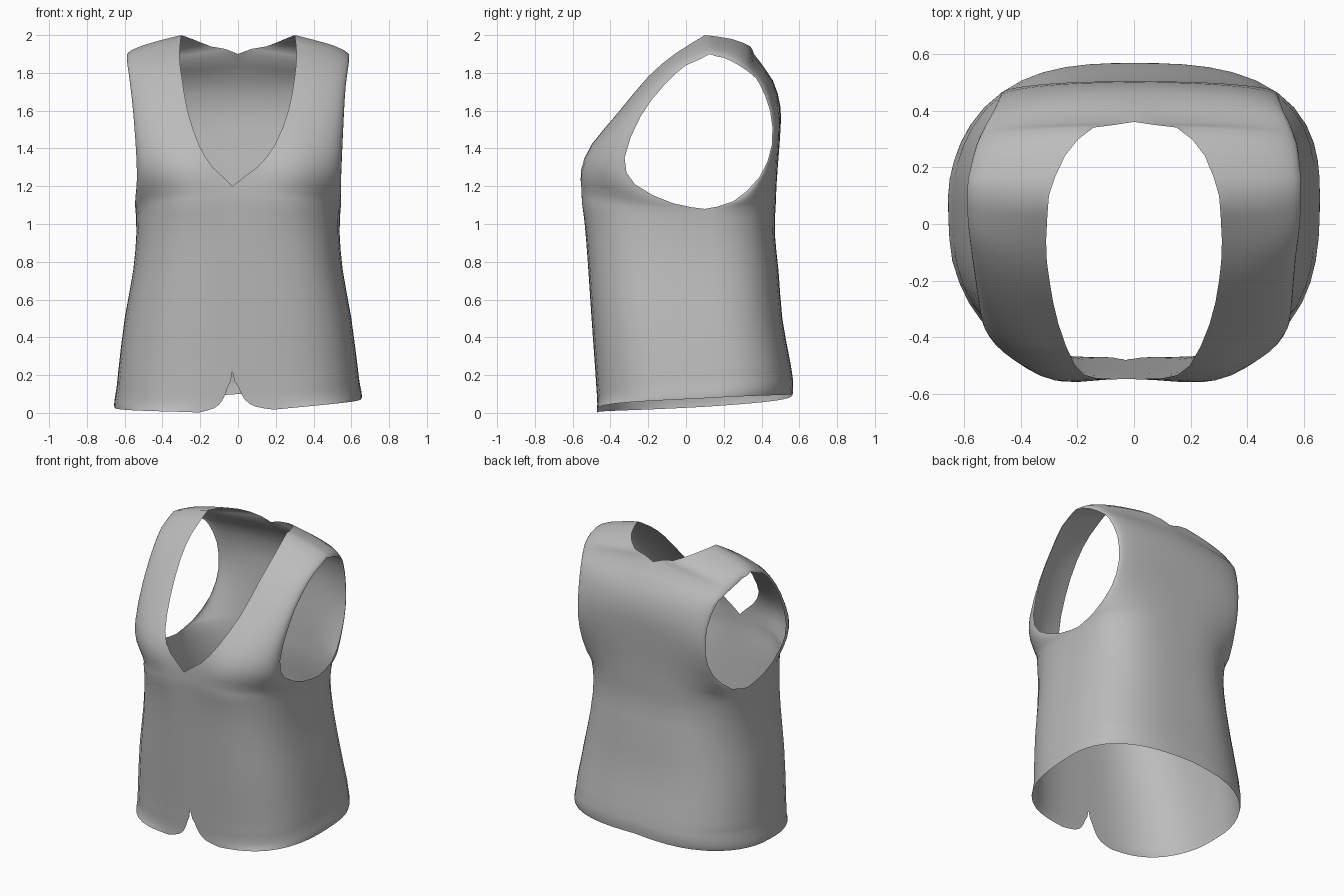
import bpy
import bmesh
from math import sin, cos, pi, exp
from mathutils import Vector

SEGMENTS = 12  # faces from the centre line to the side

# Side seam, from hem to the bottom of the armhole
side_seam = [(.655, .1, .055), (.655, .1, .08), (.648, .1, .12), (.64, .09, .17), (.635, .09, .22),
             (.6, .06, .5), (.555, .05, .75), (.538, .06, .95), (.543, .1, 1.08)]

# Front centre edge: rounded hem notch, then the closed middle up to the chest
front_centre = [(.2, -.47, .01), (.11, -.47, .03), (.06, -.47, .07), (.027, -.475, .14), (0, -.48, .22),
                (0, -.5, .5), (0, -.52, .8), (0, -.535, 1), (0, -.545, 1.12)]

# Back centre line from hem to shoulder blades
back_centre = [(0, y, z) for y, z in
               [(.565, .1), (.567, .13), (.567, .17), (.56, .22), (.55, .28),
                (.51, .5), (.49, .75), (.47, .95), (.475, 1.1)]]

# Shoulder ridge shared by front and back
ridge_neck = (.3, .1, 2)
ridge_arm = (.59, .13, 1.89)

# Front strap: V neckline and front edge of the armhole
front_neck = [front_centre[-1], (0, -.545, 1.2), (.12, -.535, 1.3), (.205, -.49, 1.42),
              (.27, -.35, 1.6), (.3, -.2, 1.78), (.31, -.06, 1.9), ridge_neck]
front_armhole = [side_seam[-1], (.545, -.07, 1.11), (.545, -.27, 1.21), (.55, -.325, 1.35),
                 (.56, -.24, 1.57), (.57, -.12, 1.73), (.585, 0, 1.84), ridge_arm]

# Upper back: spine, back neckline and rear edge of the armhole
back_neck = [back_centre[-1], (0, .48, 1.22), (0, .49, 1.36), (0, .5, 1.5), (0, .5, 1.62),
             (0, .46, 1.76), (0, .36, 1.9), (.15, .34, 1.94), (.25, .24, 1.98), ridge_neck]
back_armhole = [side_seam[-1], (.54, .25, 1.12), (.515, .39, 1.25), (.505, .455, 1.42), (.51, .445, 1.6),
                (.53, .39, 1.74), (.55, .35, 1.79), (.575, .28, 1.84), (.585, .2, 1.88), ridge_arm]


def refine(points):
    """Add a smooth midpoint between each pair of edge points."""
    pts = [Vector(p) for p in points]
    result = [pts[0]]
    for i in range(len(pts) - 1):
        before = pts[max(i - 1, 0)]
        after = pts[min(i + 2, len(pts) - 1)]
        middle = ((pts[i] + pts[i + 1]) * 9 - before - after) / 16
        middle.x = max(middle.x, 0)
        if pts[i].x == 0 and pts[i + 1].x == 0:
            middle.x = 0
        result += [middle, pts[i + 1]]
    return result


def drape(point, u, is_front):
    """Chest fullness, off-centre opening, slimmer right corners and tilted hem."""
    x, y, z = point
    if x < 0:
        corner = min(1, max(0, (abs(y) - .13) / .35))
        x *= 1 - (.04 if is_front else .08) * corner
    if is_front:
        y -= .03 * (1 - u ** 6) * exp(-((abs(x) - .28) / .15) ** 2 - ((z - 1.24) / .2) ** 2)
        x -= .03 * max(0, 1 - abs(x) / .3)
    z += .04 * x * max(0, 1 - z / .4)
    return x, y, z


def loft(bm, inner, outer, power_low, power_high, is_front):
    """Span two edges with rounded quarter sections, on both sides of the body."""
    inner, outer = refine(inner), refine(outer)
    for mirror in (-1, 1):
        rows = []
        for r, (a, b) in enumerate(zip(inner, outer)):
            power = power_high + (power_low - power_high) * (1 - r / (len(inner) - 1)) ** 3
            row = []
            for k in range(SEGMENTS + 1):
                u = k / SEGMENTS
                s, c = sin(u * pi / 2), max(cos(u * pi / 2), 0)
                size = (s ** power + c ** power) ** (1 / power)
                x = a.x + (b.x - a.x) * s / size
                y = b.y + (a.y - b.y) * c / size
                z = a.z + (b.z - a.z) * u
                row.append(bm.verts.new(drape((x * mirror, y, z), u, is_front)))
            rows.append(row)
        for low, high in zip(rows, rows[1:]):
            for k in range(SEGMENTS):
                bm.faces.new((low[k], low[k + 1], high[k + 1], high[k]))


def make_material(name, color):
    mat = bpy.data.materials.new(name)
    mat.use_nodes = True
    mat.diffuse_color = color
    mat.node_tree.nodes["Principled BSDF"].inputs["Base Color"].default_value = color
    return mat


cube = bpy.data.objects.get("Cube")
if cube:
    bpy.data.objects.remove(cube, do_unlink=True)

# Vest shell: body panels and shoulder panels welded along their seams
bm = bmesh.new()
loft(bm, front_centre, side_seam, 2.7, 3.2, True)
loft(bm, front_neck, front_armhole, 3.2, 1.9, True)
loft(bm, back_centre, side_seam, 2.6, 2.9, False)
loft(bm, back_neck, back_armhole, 2.9, 2, False)
# The shoulder ridge seam differs slightly in curvature, so weld a little wider
bmesh.ops.remove_doubles(bm, verts=bm.verts, dist=.0005)
bmesh.ops.remove_doubles(bm, verts=[v for v in bm.verts if v.co.z > 1.88], dist=.012)
bmesh.ops.recalc_face_normals(bm, faces=bm.faces)

# Make the cloth face outward
outward = 0
for face in bm.faces:
    centre = face.calc_center_median()
    outward += face.normal.dot(Vector((centre.x, centre.y, 0))) * face.calc_area()
if outward < 0:
    bmesh.ops.reverse_faces(bm, faces=bm.faces)

mesh = bpy.data.meshes.new("vest")
bm.to_mesh(mesh)
bm.free()
mesh.materials.append(make_material("grey cloth", (.5, .5, .5, 1)))
vest = bpy.data.objects.new("vest", mesh)
bpy.context.collection.objects.link(vest)
mesh.shade_smooth()
